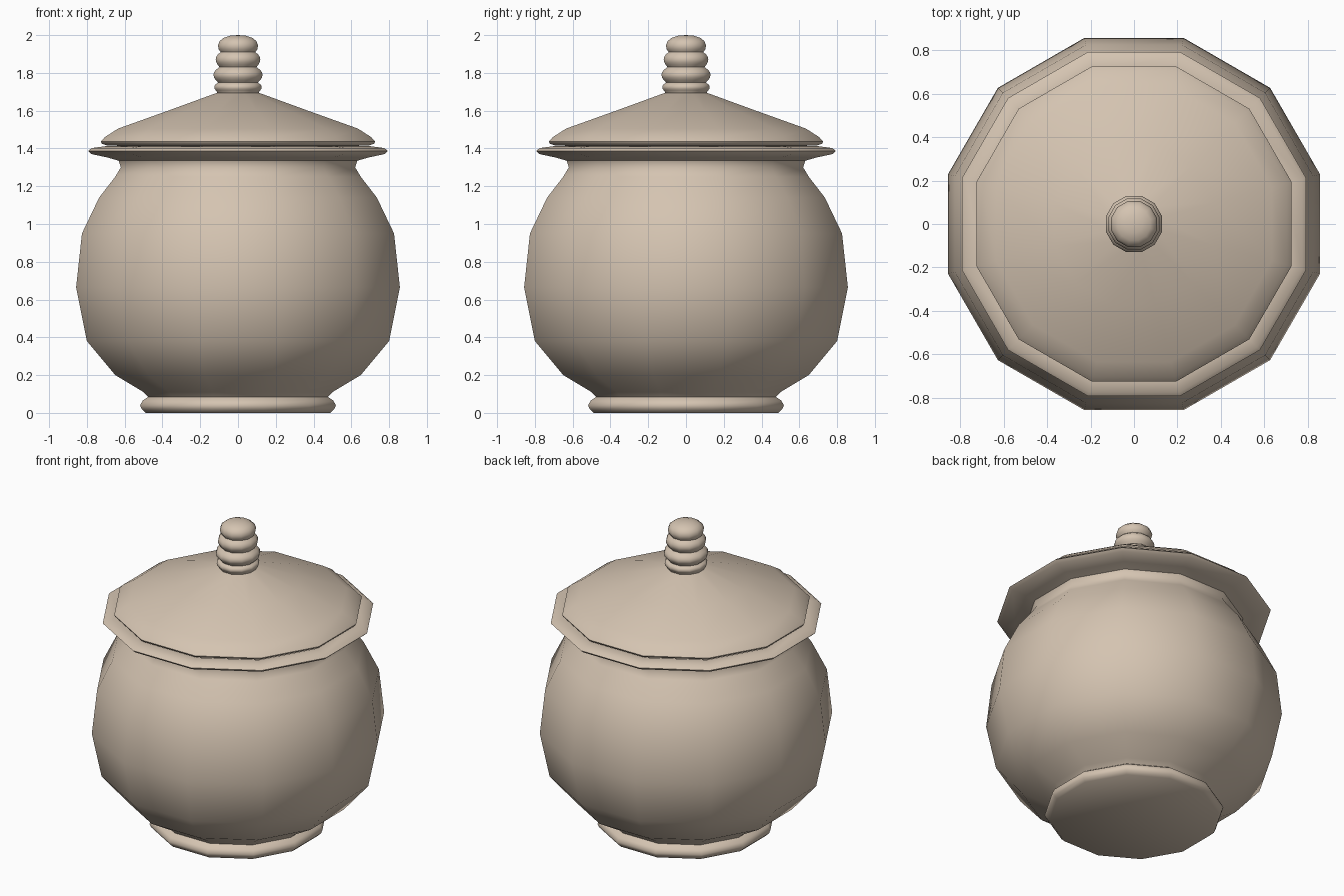
import bpy
import bmesh
from math import cos, sin, pi, radians

cube = bpy.data.objects.get("Cube")
if cube:
    bpy.data.objects.remove(cube)

SIDES = 12

clay = bpy.data.materials.new("pale clay")
clay.use_nodes = True
clay.diffuse_color = (0.66, 0.55, 0.44, 1)
shader = next(n for n in clay.node_tree.nodes if n.type == 'BSDF_PRINCIPLED')
shader.inputs["Base Color"].default_value = clay.diffuse_color
shader.inputs["Roughness"].default_value = 0.7


def lathe(name, profile, sharp=50):
    """Turn a (flat half-width, height) profile about z, flats facing the axes."""
    bm = bmesh.new()
    rings = []
    for width, z in profile:
        if width == 0:
            rings.append([bm.verts.new((0, 0, z))] * SIDES)
            continue
        r = width / cos(pi / SIDES)
        angles = [(i + 0.5) * 2 * pi / SIDES for i in range(SIDES)]
        rings.append([bm.verts.new((r * cos(a), r * sin(a), z)) for a in angles])
    for low, high in zip(rings, rings[1:]):
        for i in range(SIDES):
            j = (i + 1) % SIDES
            corners = dict.fromkeys((low[i], low[j], high[j], high[i]))
            bm.faces.new(list(corners))
    bmesh.ops.recalc_face_normals(bm, faces=bm.faces)
    mesh = bpy.data.meshes.new(name)
    bm.to_mesh(mesh)
    bm.free()
    mesh.materials.append(clay)
    obj = bpy.data.objects.new(name, mesh)
    bpy.context.collection.objects.link(obj)
    bpy.ops.object.select_all(action='DESELECT')
    obj.select_set(True)
    bpy.context.view_layer.objects.active = obj
    bpy.ops.object.shade_smooth_by_angle(angle=radians(sharp))
    return obj


# Pot: rolled foot, round belly, flared rim, hollow inside
lathe("pot", [
    (0, 0), (0.49, 0.0), (0.51, 0.02), (0.518, 0.04), (0.505, 0.065), (0.475, 0.085),
    (0.50, 0.11), (0.65, 0.20), (0.80, 0.38), (0.857, 0.665), (0.826, 0.95),
    (0.735, 1.14), (0.65, 1.25), (0.62, 1.30), (0.632, 1.335), (0.69, 1.352),
    (0.775, 1.37), (0.793, 1.387), (0.775, 1.402), (0.70, 1.412),
    (0.57, 1.36), (0.55, 1.30), (0.66, 1.14), (0.78, 0.665), (0.58, 0.2), (0, 0.12)])

# Lid: shallow cone with a rounded edge
lathe("lid", [
    (0, 1.405), (0.69, 1.415), (0.72, 1.425), (0.726, 1.436), (0.705, 1.46),
    (0.635, 1.505), (0.37, 1.6), (0.11, 1.695), (0, 1.71)])

# Knob: stacked rings under a round cap
knob = [(0, 1.67), (0.11, 1.69)]
for groove, bulge, bottom, top in ((0.112, 0.125, 1.70, 1.748),
                                   (0.105, 0.13, 1.748, 1.83),
                                   (0.098, 0.118, 1.83, 1.91)):
    for k in range(6):
        t = k / 6
        knob.append((groove + (bulge - groove) * sin(pi * t), bottom + (top - bottom) * t))
knob += [(0.092, 1.91), (0.102, 1.925), (0.106, 1.945), (0.098, 1.968),
         (0.075, 1.986), (0.04, 1.997), (0, 2.0)]
lathe("lid_knob", knob, 70)
